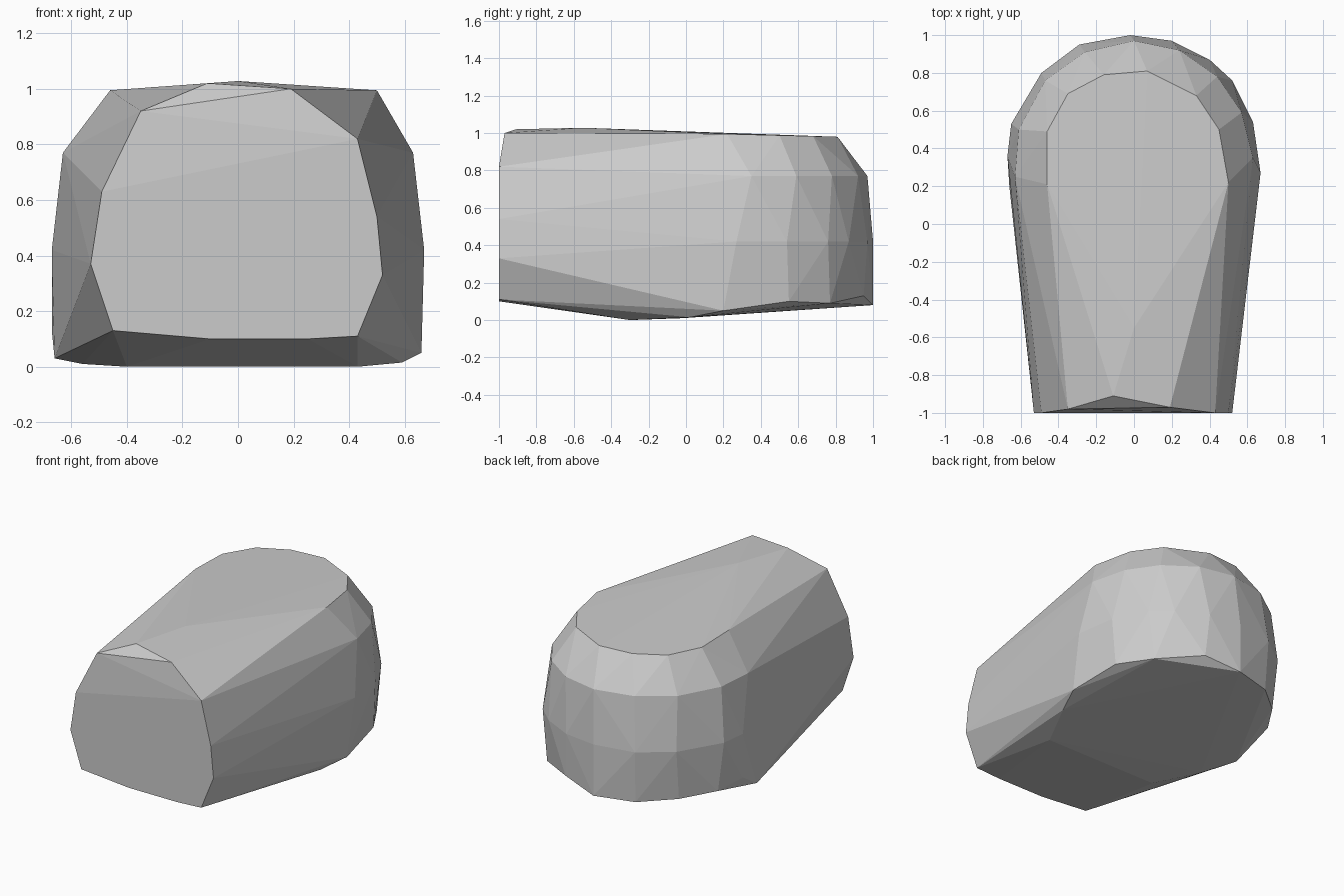
import bpy
import bmesh

cube = bpy.data.objects.get("Cube")
if cube:
    bpy.data.objects.remove(cube, do_unlink=True)

# Plain grey material
grey = bpy.data.materials.new("plain grey")
grey.use_nodes = True
colour = (0.6, 0.6, 0.6, 1)
grey.diffuse_color = colour
grey.node_tree.nodes["Principled BSDF"].inputs["Base Color"].default_value = colour

# Outlines of the block, wrapped together into one faceted solid
front_face = [(-.45, .13), (-.53, .37), (-.49, .63), (.43, .82), (.5, .54),
              (.52, .33), (.43, .11), (.25, .1), (-.1, .1)]
front_crown = [(-.35, -.98, .92), (.19, -.97, 1), (-.11, -.91, 1.02), (0, -.55, 1.028)]
top_rim = [(-.46, .21), (-.46, .49), (-.35, .69), (-.16, .79), (.07, .81),
           (.33, .68), (.45, .5), (.5, .22)]
shoulder = [(-.63, .25), (-.61, .5), (-.47, .76), (-.26, .91), (0, .97),
            (.24, .92), (.44, .78), (.57, .59), (.63, .35)]
waist = [(-.67, .36), (-.65, .53), (-.49, .8), (-.29, .95), (-.02, 1),
         (.2, .97), (.4, .87), (.52, .76), (.63, .54), (.67, .27)]
base_rim = [(-.66, .2, .03), (-.67, .36, .13), (-.62, .55, .1), (-.48, .76, .09),
            (-.28, .93, .08), (-.02, 1, .08), (.22, .95, .13), (.48, .77, .09),
            (.61, .55, .1), (.66, .2, .05), (.59, .02, .015), (.43, -.3, 0),
            (-.4, -.3, 0), (-.56, -.02, .01)]

points = [(x, -1, z) for x, z in front_face] + front_crown + base_rim
points += [(x, y, 1 - .025 * y) for x, y in top_rim]
points += [(x, y, .77) for x, y in shoulder]
points += [(x, y, .42) for x, y in waist]

bm = bmesh.new()
verts = [bm.verts.new(p) for p in points]
hull = bmesh.ops.convex_hull(bm, input=verts)
loose = {g for g in hull["geom_interior"] + hull["geom_unused"]
         if isinstance(g, bmesh.types.BMVert)}
bmesh.ops.delete(bm, geom=list(loose), context="VERTS")
bmesh.ops.recalc_face_normals(bm, faces=bm.faces)

mesh = bpy.data.meshes.new("tapered_block")
bm.to_mesh(mesh)
bm.free()
mesh.materials.append(grey)
block = bpy.data.objects.new("tapered_block", mesh)
bpy.context.collection.objects.link(block)
